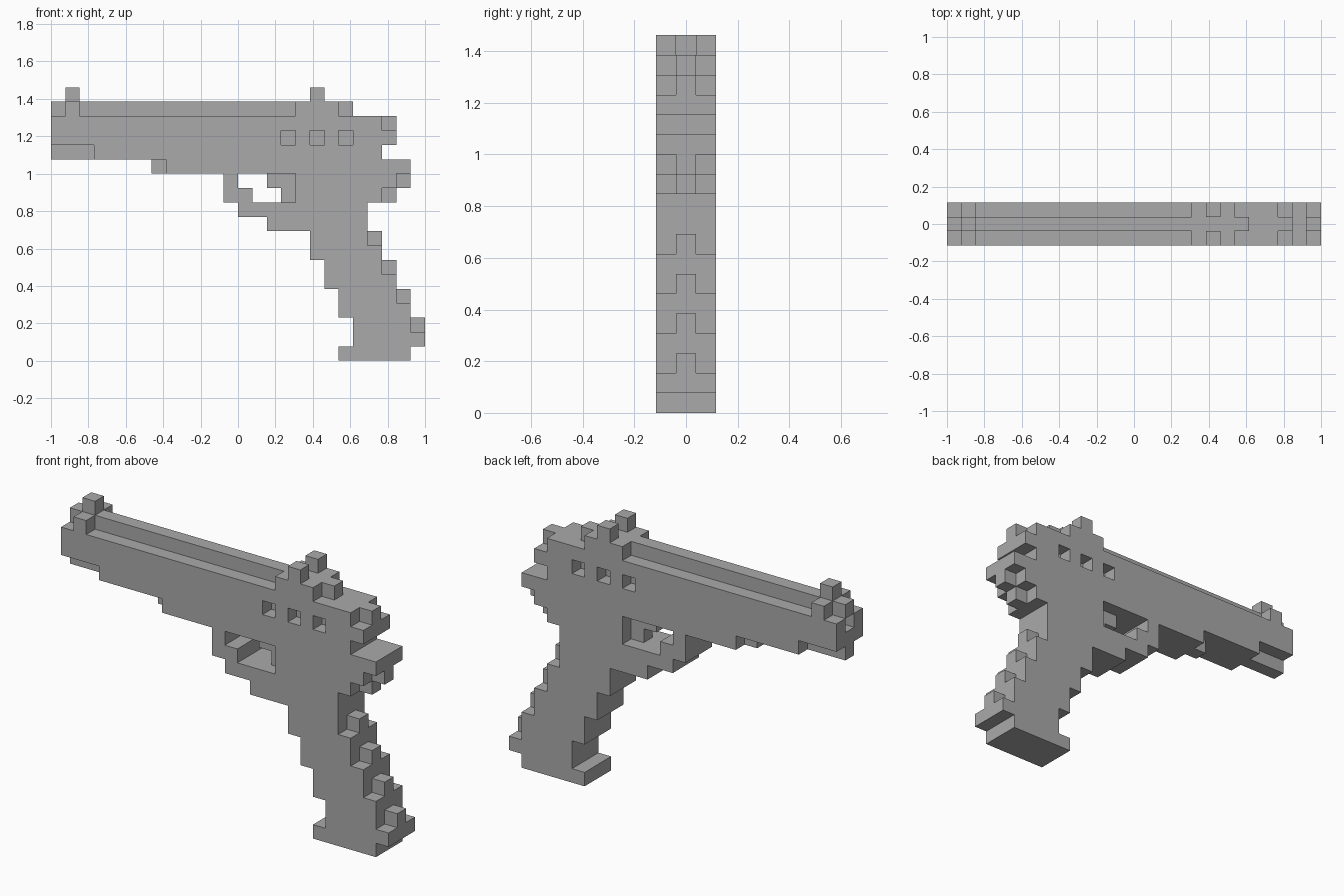
import bpy
import bmesh
from mathutils import Vector

cube = bpy.data.objects.get("Cube")
if cube:
    bpy.data.objects.remove(cube, do_unlink=True)

UNIT = 2 / 26          # edge of one block
WIDE = (0, 1, 2)       # full thickness
MID = (1,)             # centre layer only
SIDES = (0, 2)         # both outer layers

grey = bpy.data.materials.new("plain grey")
grey.use_nodes = True
colour = (0.4, 0.4, 0.4, 1)
grey.diffuse_color = colour
grey.node_tree.nodes["Principled BSDF"].inputs["Base Color"].default_value = colour


def block(layers, x0, x1, z0, z1):
    """Grid cells filled by a box spanning x0..x1 and z0..z1."""
    return {(x, y, z) for x in range(x0, x1) for y in layers for z in range(z0, z1)}


def join(*blocks):
    return set().union(*blocks)


parts = {}

# Slide with side ports and a muzzle opening
parts["slide"] = join(
    block(WIDE, 3, 23, 14, 15),
    block(WIDE, 0, 24, 15, 16),
    block(WIDE, 0, 23, 16, 17),
    block(MID, 23, 24, 16, 17),
)
for port in (16, 18, 20):
    parts["slide"] -= block(SIDES, port, port + 1, 15, 16)
parts["slide"] -= block(MID, 0, 1, 16, 17)

# Raised rib, rear deck and the lug under the muzzle
parts["top_rib"] = join(block(MID, 0, 1, 17, 18), block(MID, 2, 17, 17, 18))
parts["rear_deck"] = join(block(WIDE, 17, 20, 17, 18), block(MID, 20, 21, 17, 18))
parts["muzzle_lug"] = block(MID, 0, 3, 14, 15)

# Sights
parts["front_sight"] = join(block(WIDE, 1, 2, 17, 18), block(MID, 1, 2, 18, 19))
parts["rear_sight"] = block(SIDES, 18, 19, 18, 19)

# Frame and rear spur
parts["frame"] = join(
    block(MID, 7, 8, 13, 14),
    block(WIDE, 8, 25, 13, 14),
    block(WIDE, 17, 24, 12, 13),
    block(MID, 24, 25, 12, 13),
    block(WIDE, 17, 23, 11, 12),
    block(MID, 23, 24, 11, 12),
)

# Trigger and its guard
parts["trigger"] = join(block(MID, 15, 17, 12, 13), block(MID, 16, 17, 11, 12))
parts["trigger_guard"] = join(
    block(WIDE, 12, 13, 12, 13),
    block(WIDE, 12, 14, 11, 12),
    block(WIDE, 13, 18, 10, 11),
    block(WIDE, 15, 18, 9, 10),
)

# Stepped grip: each step is two blocks high with a centre ridge at the back
parts["grip"] = block(WIDE, 18, 22, 9, 11)
for step in range(4):
    front, z = min(18 + step, 20), 7 - 2 * step
    back = 23 + step
    if step == 3:
        front = 21
    parts["grip"] |= block(WIDE, front, back, z, z + 1)
    parts["grip"] |= block(WIDE, front, back - 1, z + 1, z + 2)
    parts["grip"] |= block(MID, back - 1, back, z + 1, z + 2)
parts["grip_base"] = block(WIDE, 20, 25, 0, 1)

solid = join(*parts.values())


def build(name, cells):
    """Make one object from the exposed faces of its cells."""
    bm = bmesh.new()
    for cell in sorted(cells):
        centre = Vector(cell) + Vector((0.5, 0.5, 0.5))
        for axis in range(3):
            for sign in (-1, 1):
                normal = Vector((0, 0, 0))
                normal[axis] = sign
                if tuple(int(a + b) for a, b in zip(cell, normal)) in solid:
                    continue
                u = Vector((0, 0, 0))
                u[(axis + 1) % 3] = 0.5
                v = normal.cross(u)
                middle = centre + normal / 2
                corners = (middle - u - v, middle + u - v, middle + u + v, middle - u + v)
                bm.faces.new([bm.verts.new((c - Vector((13, 1.5, 0))) * UNIT) for c in corners])
    bmesh.ops.remove_doubles(bm, verts=bm.verts, dist=UNIT / 100)
    mesh = bpy.data.meshes.new(name)
    bm.to_mesh(mesh)
    bm.free()
    mesh.materials.append(grey)
    bpy.context.scene.collection.objects.link(bpy.data.objects.new(name, mesh))


for name, cells in parts.items():
    build(name, cells)
